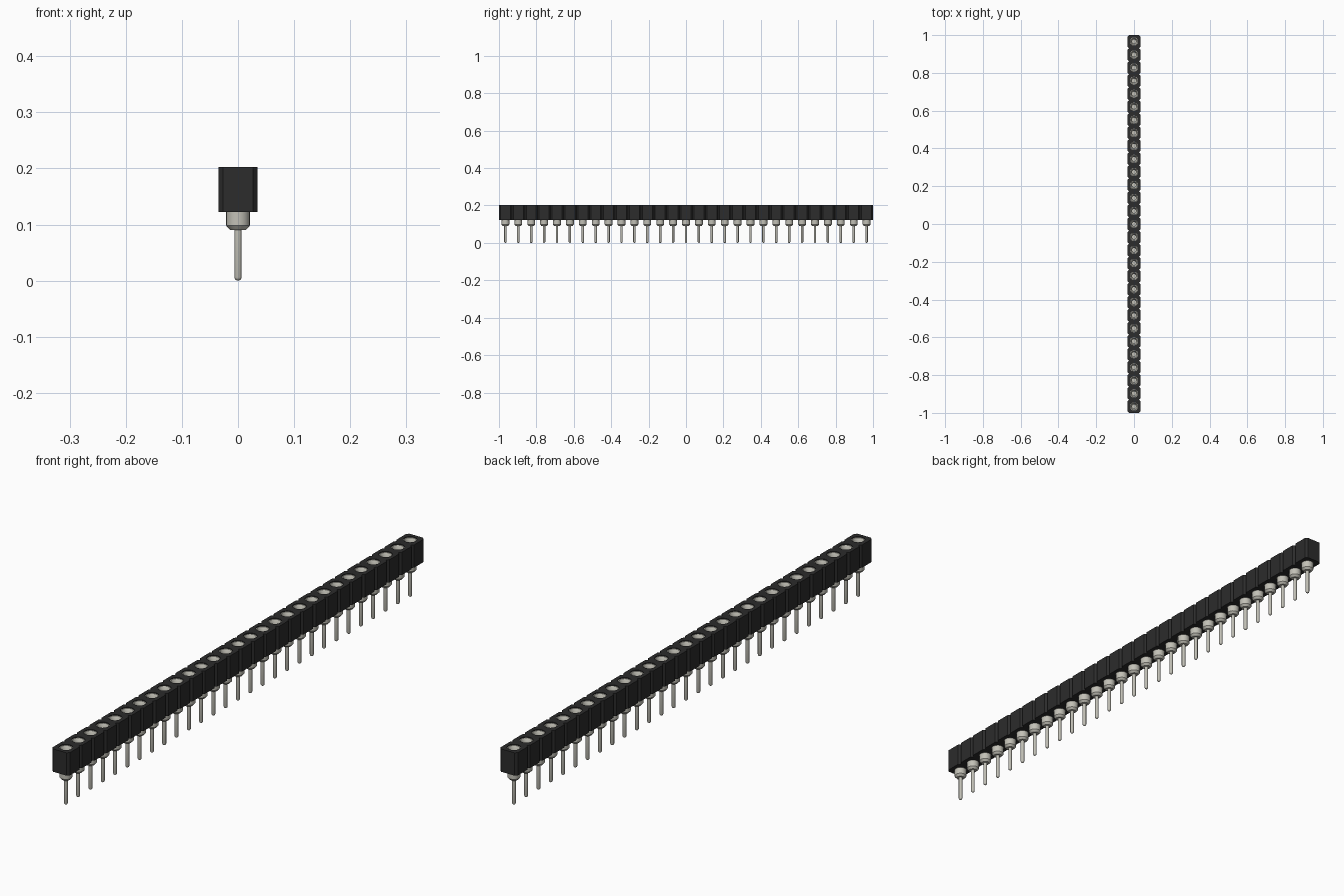
import bpy
import bmesh
from math import cos, sin, pi, radians

cube = bpy.data.objects.get("Cube")
if cube:
    bpy.data.objects.remove(cube, do_unlink=True)

COUNT = 29
PITCH = 2 / COUNT
HALF = PITCH / 2
CHAMFER = 0.008
BOTTOM, TOP = 0.122, 0.203
HOLE = 0.022
SIDES = 24
CENTRES = [(i - (COUNT - 1) / 2) * PITCH for i in range(COUNT)]


def material(name, colour, roughness):
    mat = bpy.data.materials.new(name)
    mat.use_nodes = True
    mat.diffuse_color = colour
    shader = mat.node_tree.nodes["Principled BSDF"]
    shader.inputs["Base Color"].default_value = colour
    shader.inputs["Roughness"].default_value = roughness
    return mat


def make_object(name, bm, mat):
    bmesh.ops.recalc_face_normals(bm, faces=bm.faces)
    mesh = bpy.data.meshes.new(name)
    bm.to_mesh(mesh)
    bm.free()
    mesh.materials.append(mat)
    obj = bpy.data.objects.new(name, mesh)
    bpy.context.collection.objects.link(obj)
    bpy.ops.object.select_all(action="DESELECT")
    obj.select_set(True)
    bpy.context.view_layer.objects.active = obj
    bpy.ops.object.shade_smooth_by_angle(angle=radians(35))
    return obj


def add_loop(bm, points):
    verts = [bm.verts.new((x, y, BOTTOM)) for x, y in points]
    return [bm.edges.new((a, b)) for a, b in zip(verts, verts[1:] + verts[:1])]


black = material("black plastic", (0.025, 0.025, 0.025, 1), 0.6)
silver = material("silver metal", (0.54, 0.53, 0.47, 1), 0.5)

# Housing: notched outline with a round hole in every cell, extruded upward
side = []
for i, y in enumerate(CENTRES):
    side += [(HALF, y - HALF + CHAMFER), (HALF, y + HALF - CHAMFER)]
    if i < COUNT - 1:
        side.append((HALF - CHAMFER, y + HALF))
end = [(HALF - CHAMFER, -1)]
right = end + side + [(HALF - CHAMFER, 1)]
outline = right + [(-x, y) for x, y in reversed(right)]

bm = bmesh.new()
edges = add_loop(bm, outline)
for y in CENTRES:
    ring = [2 * pi * k / SIDES for k in range(SIDES)]
    edges += add_loop(bm, [(HOLE * cos(a), y + HOLE * sin(a)) for a in ring])
bmesh.ops.triangle_fill(bm, edges=edges, use_beauty=True, normal=(0, 0, 1))
lower = bm.faces[:]
extruded = bmesh.ops.extrude_face_region(bm, geom=lower, use_keep_orig=True)
raised = [g for g in extruded["geom"] if isinstance(g, bmesh.types.BMVert)]
bmesh.ops.translate(bm, verts=raised, vec=(0, 0, TOP - BOTTOM))
make_object("housing", bm, black)

# Socket pin: turned profile of (radius, height) from the tip to the bore floor
profile = [
    (0, 0), (0.003, 0.0007), (0.0055, 0.003), (0.0065, 0.006),
    (0.0065, 0.09), (0.014, 0.09), (0.021, 0.098), (0.021, 0.122),
    (HOLE, 0.122), (HOLE, 0.2), (0.019, 0.2), (0.011, 0.185),
    (0.011, 0.135), (0, 0.135),
]
bm = bmesh.new()
verts = [bm.verts.new((r, 0, z)) for r, z in profile]
chain = [bm.edges.new(pair) for pair in zip(verts, verts[1:])]
bmesh.ops.spin(bm, geom=verts + chain, cent=(0, 0, 0), axis=(0, 0, 1),
               angle=2 * pi, steps=SIDES, use_duplicate=False)
bmesh.ops.remove_doubles(bm, verts=bm.verts, dist=0.0001)
pins = make_object("socket_pins", bm, silver)
pins.location.y = CENTRES[0]

# Repeat the pin along the row
array = pins.modifiers.new("row", "ARRAY")
array.count = COUNT
array.use_relative_offset = False
array.use_constant_offset = True
array.constant_offset_displace = (0, PITCH, 0)
